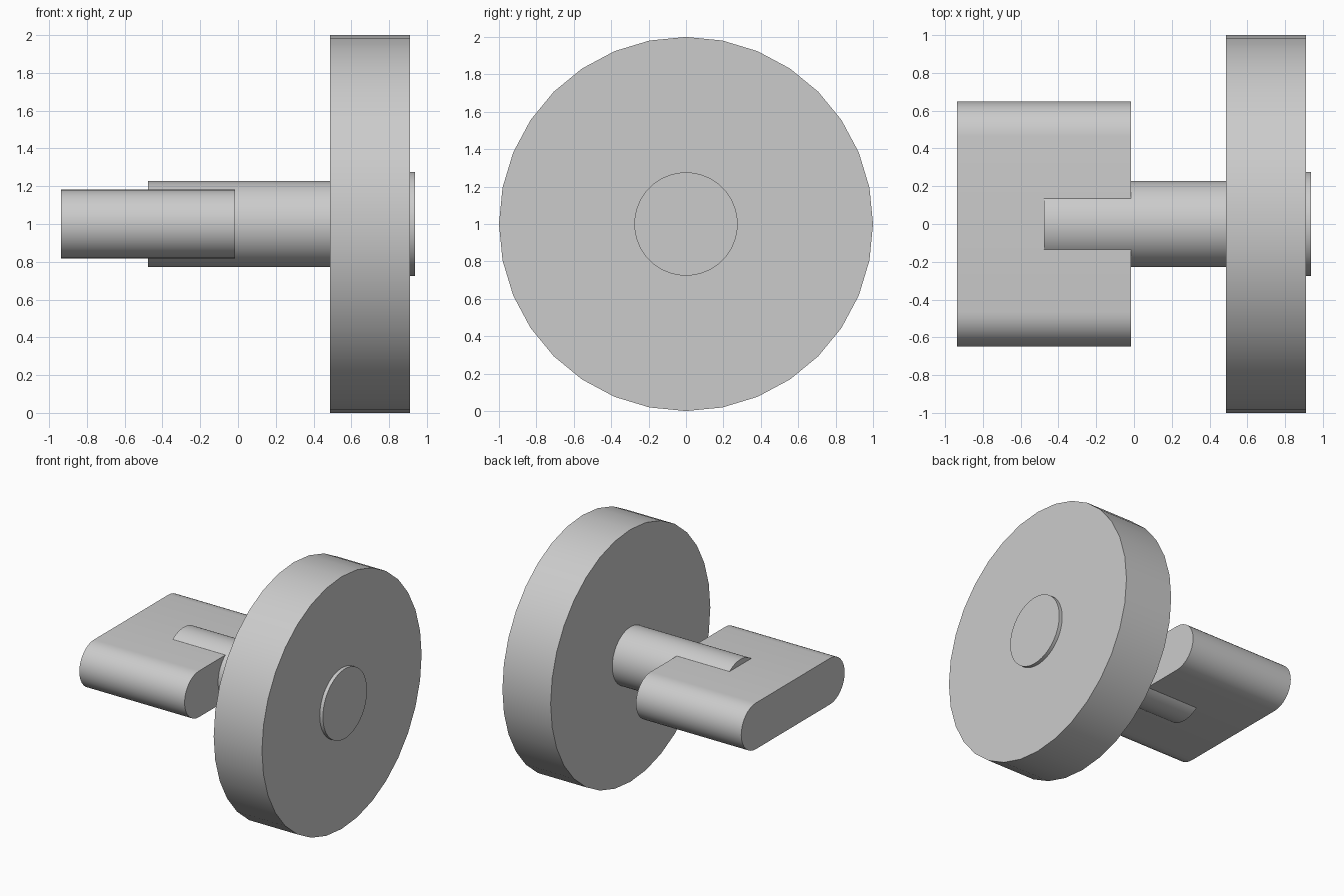
import bpy, bmesh, math

if "Cube" in bpy.data.objects:
    bpy.data.objects.remove(bpy.data.objects["Cube"])

AXLE_Z = 1.0


def finish(obj):
    bpy.ops.object.select_all(action='DESELECT')
    obj.select_set(True)
    bpy.context.view_layer.objects.active = obj
    bpy.ops.object.shade_smooth_by_angle(angle=math.radians(30))


def rod(name, x0, x1, radius, sides):
    """Cylinder lying along x on the common axis."""
    bpy.ops.mesh.primitive_cylinder_add(
        vertices=sides, radius=radius, depth=x1 - x0,
        location=((x0 + x1) / 2, 0, AXLE_Z), rotation=(0, math.pi / 2, 0))
    obj = bpy.context.object
    obj.name = name
    bpy.ops.object.transform_apply(location=False, rotation=True, scale=False)
    finish(obj)


def rounded_slab(name, x0, x1, half_width, radius, steps=16):
    """Stadium cross-section in y-z, extruded along x."""
    bm = bmesh.new()
    profile = []
    for side in (1, -1):
        for i in range(steps + 1):
            a = -math.pi / 2 + math.pi * i / steps
            y = side * (half_width - radius + radius * math.cos(a))
            z = AXLE_Z + side * radius * math.sin(a)
            profile.append(bm.verts.new((x0, y, z)))
    face = bm.faces.new(profile)
    new = bmesh.ops.extrude_face_region(bm, geom=[face], use_keep_orig=True)
    verts = [g for g in new['geom'] if isinstance(g, bmesh.types.BMVert)]
    bmesh.ops.translate(bm, verts=verts, vec=(x1 - x0, 0, 0))
    bmesh.ops.recalc_face_normals(bm, faces=bm.faces)
    mesh = bpy.data.meshes.new(name)
    bm.to_mesh(mesh)
    bm.free()
    obj = bpy.data.objects.new(name, mesh)
    bpy.context.collection.objects.link(obj)
    finish(obj)


# Large disc, its raised hub cap and the shaft behind it
rod("disc", 0.487, 0.91, 1.0, 32)
rod("hub_cap", 0.90, 0.938, 0.276, 64)
rod("shaft", -0.477, 0.50, 0.228, 64)

# Flat grip with rounded sides, pierced by the shaft
rounded_slab("grip", -0.938, -0.015, 0.648, 0.183)
